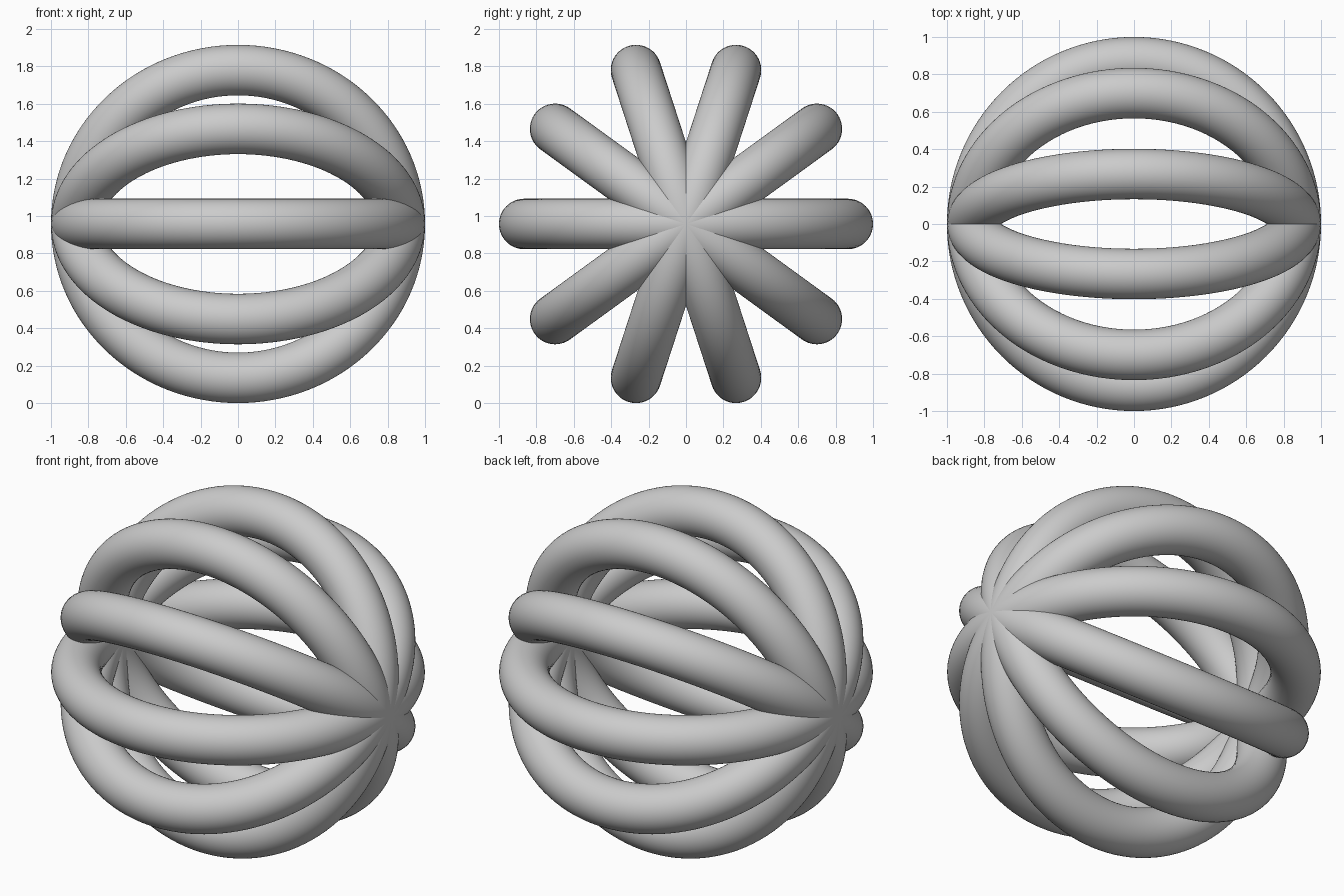
import bpy
import math

if "Cube" in bpy.data.objects:
    bpy.data.objects.remove(bpy.data.objects["Cube"])

COUNT = 5                      # full rings sharing the x axis
TUBE = 0.135
MAJOR = 1.0 - TUBE
# lowest ring is tilted 72 degrees, so this rests it on z = 0
CENTRE_Z = MAJOR * math.sin(math.radians(72)) + TUBE

# Rings fanned around the x axis, all crossing at the two side poles
for i in range(COUNT):
    bpy.ops.mesh.primitive_torus_add(
        major_radius=MAJOR, minor_radius=TUBE,
        major_segments=128, minor_segments=48,
        location=(0, 0, CENTRE_Z),
        rotation=(i * math.pi / COUNT, 0, 0))
    ring = bpy.context.object
    ring.name = f"ring_{i + 1}"
    bpy.ops.object.shade_smooth()
